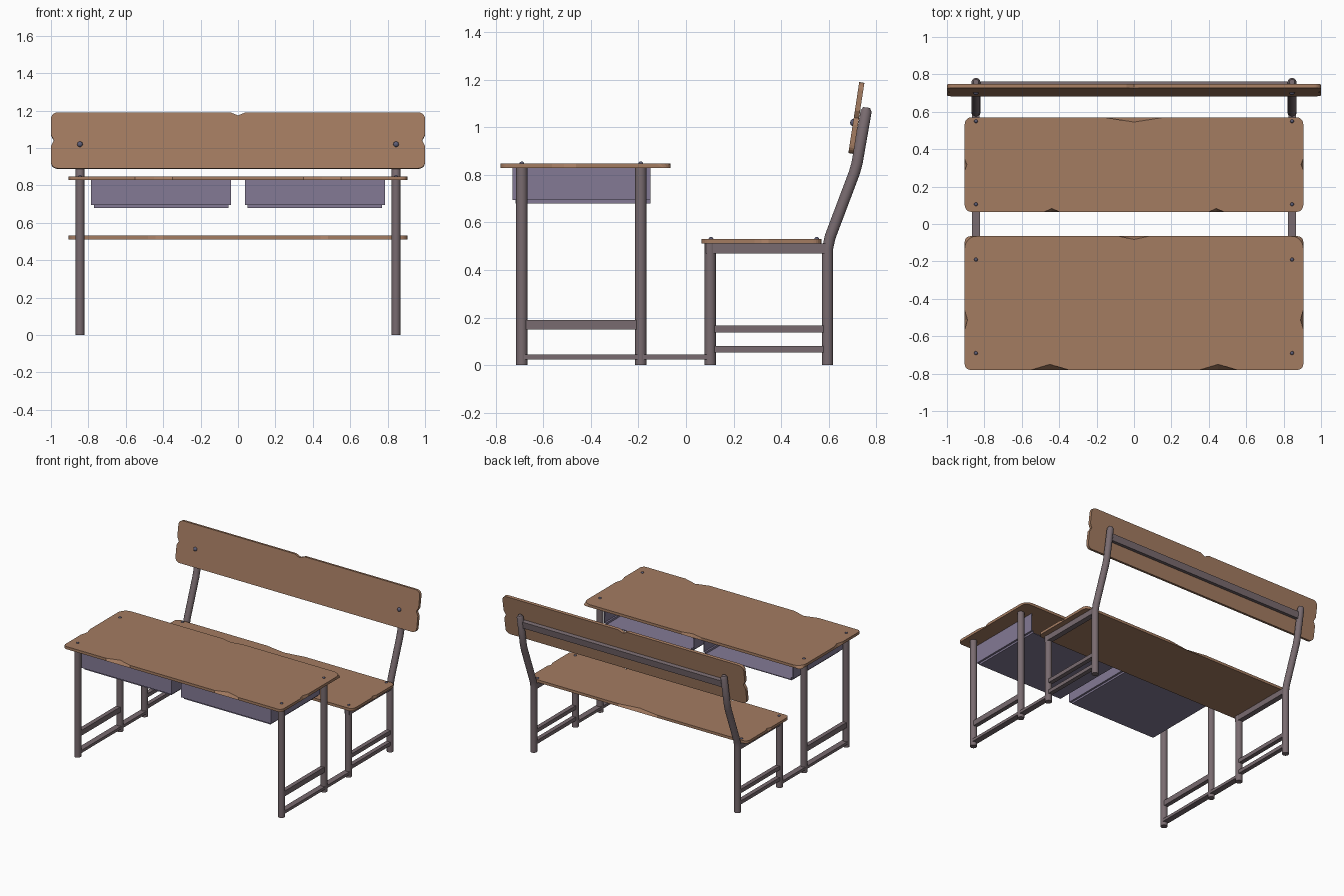
import bpy, bmesh, math
from mathutils import Vector, Matrix

cube = bpy.data.objects.get("Cube")
if cube:
    bpy.data.objects.remove(cube, do_unlink=True)


def material(name, rgb):
    m = bpy.data.materials.new(name)
    m.use_nodes = True
    m.diffuse_color = (*rgb, 1)
    m.node_tree.nodes["Principled BSDF"].inputs["Base Color"].default_value = (*rgb, 1)
    return m


WOOD = material("warm wood", (0.37, 0.2, 0.12))
STEEL = material("mauve steel", (0.19, 0.147, 0.16))
TRAY = material("lavender metal", (0.23, 0.195, 0.3))
BOLT = material("bolt blue grey", (0.11, 0.11, 0.18))


def finish(name, bm, mat, smooth=False):
    bmesh.ops.recalc_face_normals(bm, faces=bm.faces[:])
    me = bpy.data.meshes.new(name)
    bm.to_mesh(me)
    bm.free()
    me.materials.append(mat)
    ob = bpy.data.objects.new(name, me)
    bpy.context.collection.objects.link(ob)
    if smooth:
        bpy.ops.object.select_all(action='DESELECT')
        ob.select_set(True)
        bpy.context.view_layer.objects.active = ob
        bpy.ops.object.shade_smooth_by_angle(angle=math.radians(40))
    return ob


def box_mesh(lo, hi):
    bm = bmesh.new()
    lo, hi = Vector(lo), Vector(hi)
    bmesh.ops.create_cube(bm, size=1, matrix=Matrix.Translation((lo + hi) / 2)
                          @ Matrix.Diagonal((*(hi - lo), 1)))
    return bm


def tube(name, rings, sides=14):
    """Sweep a round section through (point, radius) rings in the yz plane."""
    bm = bmesh.new()
    pts = [Vector(p) for p, r in rings]
    loops = []
    for i, (p, r) in enumerate(rings):
        t = (pts[min(i + 1, len(pts) - 1)] - pts[max(i - 1, 0)]).normalized()
        side = Vector((1, 0, 0))
        up = t.cross(side)
        angles = [2 * math.pi * k / sides for k in range(sides)]
        loops.append([bm.verts.new(pts[i] + (side * math.cos(a) + up * math.sin(a)) * r)
                      for a in angles])
    for a, b in zip(loops, loops[1:]):
        for k in range(sides):
            j = (k + 1) % sides
            bm.faces.new((a[k], a[j], b[j], b[k]))
    bm.faces.new(loops[0])
    bm.faces.new(loops[-1])
    return finish(name, bm, STEEL, True)


def outline(w, d, radii, notches, scale=1):
    """Rounded board outline; notches = (side, position, half width, depth)."""
    hx, hy = w / 2, d / 2
    corners = [Vector((hx, -hy)), Vector((hx, hy)), Vector((-hx, hy)), Vector((-hx, -hy))]
    pts = []
    for s in range(4):
        start, end = corners[s - 1], corners[s]
        along = (end - start).normalized()
        inward = Vector((-along.y, along.x))
        mid = (start + end) / 2
        for side, pos, half, depth in sorted(notches):
            if side == s:
                c = mid + along * pos
                pts += [c - along * half, c + inward * depth * scale, c + along * half]
        r = radii[s]
        centre = end - along * r + inward * r
        for k in range(6):
            a = math.pi / 2 * k / 5
            pts.append(centre - inward * r * math.cos(a) + along * r * math.sin(a))
    return pts


def board(name, top, bottom, thick, matrix):
    bm = bmesh.new()
    a = [bm.verts.new((p.x, p.y, thick / 2)) for p in top]
    b = [bm.verts.new((p.x, p.y, -thick / 2)) for p in bottom]
    bm.faces.new(a)
    bm.faces.new(b[::-1])
    for k in range(len(a)):
        j = (k + 1) % len(a)
        bm.faces.new((a[k], b[k], b[j], a[j]))
    bm.transform(matrix)
    return finish(name, bm, WOOD)


def bolt(name, pos, r, matrix=Matrix()):
    bm = bmesh.new()
    bmesh.ops.create_uvsphere(bm, u_segments=12, v_segments=8, radius=r)
    bm.transform(Matrix.Translation(pos) @ matrix @ Matrix.Diagonal((1, 1, 0.8, 1)))
    finish(name, bm, BOLT, True)


# Desk top and seat: the edge notches are carved only into the upper face
# (sides: 0 front, 1 left, 2 back, 3 right)
desk_cuts = [(0, -0.45, 0.1, 0.03), (0, 0.45, 0.1, 0.03), (1, -0.09, 0.05, 0.015),
             (2, 0, 0.08, 0.018), (3, 0.09, 0.05, 0.015)]
board("desk_top", outline(1.81, 0.715, (0.03, 0.065, 0.065, 0.03), desk_cuts),
      outline(1.81, 0.715, (0.03,) * 4, desk_cuts, 0), 0.02,
      Matrix.Translation((0, -0.4225, 0.838)))
seat_cuts = [(0, -0.44, 0.04, 0.018), (0, 0.44, 0.04, 0.018), (1, 0, 0.03, 0.012),
             (2, 0, 0.16, 0.025), (3, 0, 0.03, 0.012)]
board("bench_seat", outline(1.81, 0.505, (0.035,) * 4, seat_cuts),
      outline(1.81, 0.505, (0.035,) * 4, seat_cuts, 0), 0.02,
      Matrix.Translation((0, 0.3175, 0.521)))

# Leaning backrest, notched right through
tilt = math.radians(81.3)
rest_cuts = [(1, 0, 0.03, 0.016), (2, 0, 0.04, 0.016), (3, 0, 0.03, 0.016)]
shape = outline(2.0, 0.302, (0.035,) * 4, rest_cuts)
board("backrest", shape, shape, 0.022,
      Matrix.Translation((0, 0.716, 1.039)) @ Matrix.Rotation(tilt, 4, 'X'))

# Flat bar joining the back posts
bm = box_mesh((-0.83, -0.015, -0.025), (0.83, 0.015, 0.025))
bm.transform(Matrix.Translation((0, 0.742, 1.015)) @ Matrix.Rotation(tilt - math.pi / 2, 4, 'X'))
finish("back_bar", bm, STEEL)

# Each end frame: legs, rails and bolts
DESK_LEGS, BENCH_FRONT, R = (-0.69, -0.19), 0.102, 0.024
rails = [("desk_rail", -0.69, -0.19, 0.15, 0.19, 0.016),
         ("floor_link", -0.69, 0.1, 0.025, 0.046, 0.022),
         ("seat_rail", 0.085, 0.595, 0.47, 0.511, 0.02),
         ("bench_upper_rail", 0.1, 0.595, 0.137, 0.166, 0.016),
         ("bench_lower_rail", 0.1, 0.595, 0.053, 0.08, 0.016)]
for label, sx in (("left", 1), ("right", -1)):
    x = 0.845 * sx
    for part, y in zip(("front", "rear"), DESK_LEGS):
        tube(f"{label}_desk_{part}_leg", [((x, y, 0), R), ((x, y, 0.83), R)])
        bolt(f"{label}_desk_{part}_bolt", (x, y, 0.848), 0.01)
    tube(f"{label}_bench_front_leg", [((x, BENCH_FRONT, 0), R), ((x, BENCH_FRONT, 0.511), R)])
    tube(f"{label}_back_post",
         [((x, 0.595, 0), R), ((x, 0.595, 0.49), R), ((x, 0.606, 0.54), R),
          ((x, 0.708, 0.81), R), ((x, 0.719, 0.85), R), ((x, 0.757, 1.068), R),
          ((x, 0.759, 1.083), R * 0.6)])
    for name, y0, y1, z0, z1, half in rails:
        finish(f"{label}_{name}", box_mesh((x - half, y0, z0), (x + half, y1, z1)), STEEL)
    for part, y in (("front", 0.105), ("rear", 0.55)):
        bolt(f"{label}_seat_{part}_bolt", (x, y, 0.531), 0.01)
    bolt(f"{label}_backrest_bolt", (x, 0.702, 1.02), 0.015, Matrix.Rotation(tilt, 4, 'X'))

    # Book tray under the desk, open toward the bench
    inner, outer = 0.038 * sx, 0.785 * sx
    bm = box_mesh((min(inner, outer), -0.73, 0.68), (max(inner, outer), -0.15, 0.828))
    low = [e for e in bm.edges if all(v.co.z < 0.7 for v in e.verts)
           and not all(v.co.y > -0.2 for v in e.verts)]
    bmesh.ops.bevel(bm, geom=low, offset=0.014, segments=2, affect='EDGES')
    bm.normal_update()
    gone = [f for f in bm.faces if f.normal.y > 0.9 or f.normal.z > 0.9]
    bmesh.ops.delete(bm, geom=gone, context='FACES')
    tray = finish(f"{label}_book_tray", bm, TRAY)
    wall = tray.modifiers.new("wall", 'SOLIDIFY')
    wall.thickness = 0.008
    wall.offset = -1
